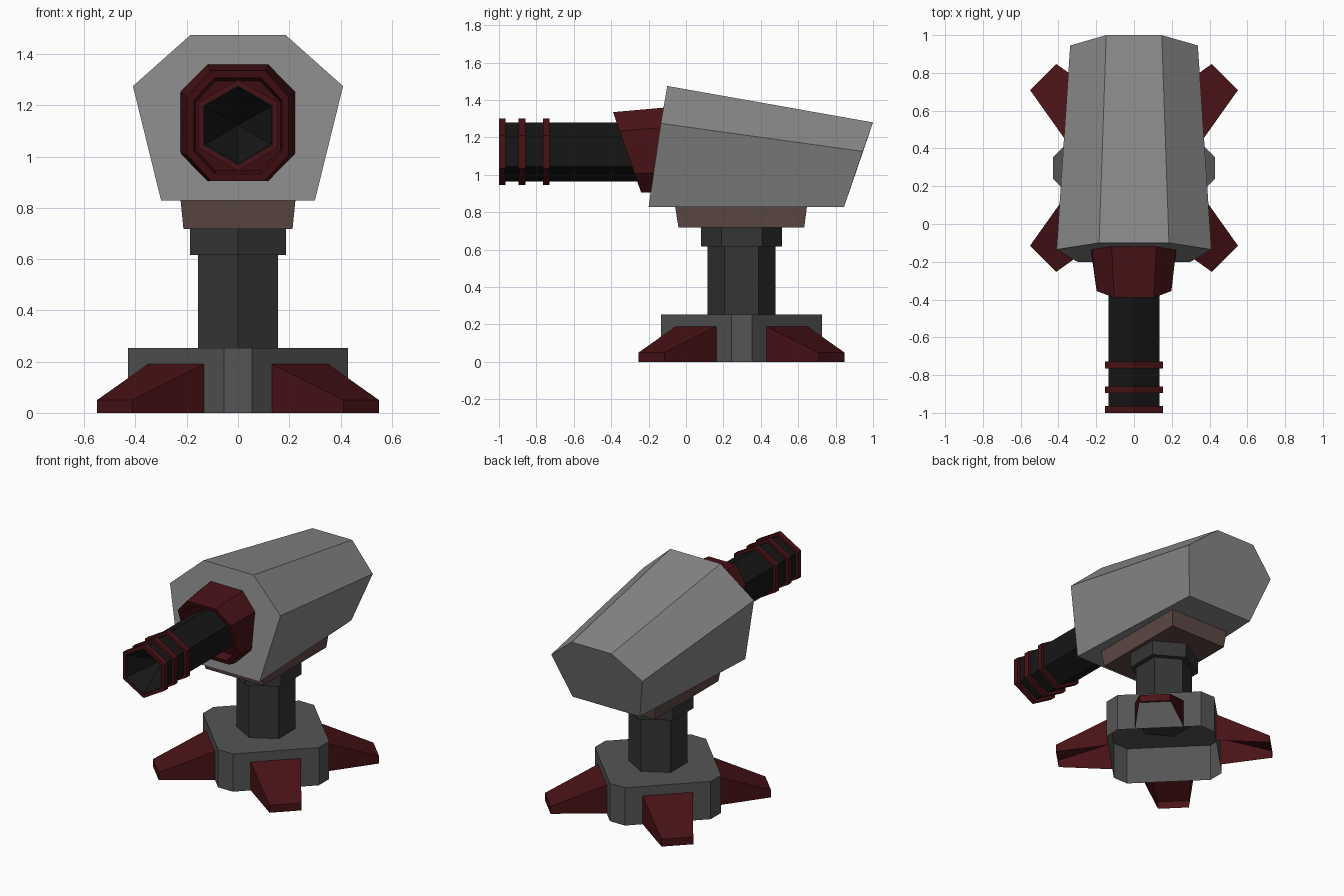
import bpy, bmesh
from math import sin, cos, pi
from mathutils import Vector, Matrix

if "Cube" in bpy.data.objects:
    bpy.data.objects.remove(bpy.data.objects["Cube"])

CY = 0.297   # pedestal centre in y
BZ = 1.1225  # barrel axis height


def material(name, r, g, b):
    m = bpy.data.materials.new(name)
    m.diffuse_color = (r, g, b, 1)
    m.use_nodes = True
    m.node_tree.nodes["Principled BSDF"].inputs["Base Color"].default_value = m.diffuse_color
    return m


RED = material("dark_red", 0.065, 0.006, 0.008)
BLACK = material("black", 0.008, 0.008, 0.008)
BROWN = material("brown", 0.11, 0.065, 0.06)
LIGHT = material("light_grey", 0.25, 0.25, 0.25)
MID = material("mid_grey", 0.09, 0.09, 0.09)
DARK = material("dark_grey", 0.035, 0.035, 0.035)


def loft(name, rings, mat, start=True, end=True, loop=False):
    """Skin matching rings of points, with optional end caps."""
    bm = bmesh.new()
    rows = [[bm.verts.new(p) for p in ring] for ring in rings]
    pairs = list(zip(rows, rows[1:])) + ([(rows[-1], rows[0])] if loop else [])
    n = len(rows[0])
    for a, b in pairs:
        for i in range(n):
            j = (i + 1) % n
            bm.faces.new((a[i], a[j], b[j], b[i]))
    if start and not loop:
        bm.faces.new(rows[0])
    if end and not loop:
        bm.faces.new(rows[-1])
    bmesh.ops.recalc_face_normals(bm, faces=bm.faces)
    me = bpy.data.meshes.new(name)
    bm.to_mesh(me)
    bm.free()
    me.materials.append(mat)
    ob = bpy.data.objects.new(name, me)
    bpy.context.collection.objects.link(ob)
    return ob


def mirrored(half):
    """Close a right-hand half section across x = 0."""
    return half + [(-x, y, z) for x, y, z in reversed(half)]


def hex_z(r, z):
    return [(r * sin(i * pi / 3), CY + r * cos(i * pi / 3), z) for i in range(6)]


def hex_y(r, y):
    return [(r * sin(i * pi / 3), y, BZ + r * cos(i * pi / 3)) for i in range(6)]


def rect(hx, y0, y1, z):
    return [(-hx, y0, z), (hx, y0, z), (hx, y1, z), (-hx, y1, z)]


def octagon(hx, hz, cz, yfunc):
    """Octagonal section lying on a slanted plane y = yfunc(z)."""
    k = 0.53
    pts = [(k, 1), (1, k), (1, -k), (k, -1), (-k, -1), (-1, -k), (-1, k), (-k, 1)]
    return [(hx * a, yfunc(cz + hz * b), cz + hz * b) for a, b in pts]


# Base: truncated diamond, open underneath
def base_ring(z):
    a, b = 0.43, 0.055
    pts = [(a, -b), (a, b), (b, a), (-b, a), (-a, b), (-a, -b), (-b, -a), (b, -a)]
    return [(x, CY + y, z) for x, y in pts]


loft("base", [base_ring(0), base_ring(0.253)], MID, start=False)

# Four hollow wedge feet on the diagonals
for k in range(4):
    rot = Matrix.Translation((0, CY, 0)) @ Matrix.Rotation(pi / 4 + k * pi / 2, 4, 'Z')
    foot = [[(d, -w, 0), (d, -w, h), (d, w, h), (d, w, 0)]
            for d, w, h in ((0.343, 0.155, 0.19), (0.68, 0.098, 0.05))]
    ob = loft(f"foot_{k + 1}", [[rot @ Vector(p) for p in r] for r in foot], RED, start=False)
    # remove the underside so the foot stays an open shell
    bm = bmesh.new()
    bm.from_mesh(ob.data)
    under = [f for f in bm.faces if all(v.co.z < 1e-4 for v in f.verts)]
    bmesh.ops.delete(bm, geom=under, context='FACES')
    bm.to_mesh(ob.data)
    bm.free()

# Column, its collar and the swivel plate
loft("column", [hex_z(0.181, 0.23), hex_z(0.181, 0.63)], DARK)
loft("column_collar", [hex_z(0.217, 0.617), hex_z(0.217, 0.725)], DARK)
loft("swivel_plate", [rect(0.213, -0.04, 0.632, 0.718),
                      rect(0.225, -0.06, 0.648, 0.84)], BROWN)

# Head housing: six-sided, tapering to the back
front = mirrored([(0.30, -0.20, 0.828), (0.41, -0.135, 1.275), (0.185, -0.10, 1.475)])
back = mirrored([(0.25, 0.845, 0.828), (0.338, 0.945, 1.125), (0.147, 1.0, 1.28)])
loft("head", [front, back], LIGHT)


# Barrel shroud with a recessed mouth
def on_head(z):
    return -0.19 + (z - 0.828) * 0.155


def mouth(z):
    return -0.24 - (z - 0.905) * 0.349


loft("barrel_shroud", [octagon(0.225, 0.228, 1.132, on_head),
                       octagon(0.198, 0.215, 1.12, mouth),
                       octagon(0.172, 0.187, 1.12, mouth),
                       octagon(0.165, 0.175, 1.12, lambda z: mouth(z) + 0.07)], RED)

# Barrel with a conical bore, and three bands
loft("barrel", [hex_y(0.157, -0.15), hex_y(0.157, -1.0), hex_y(0.15, -1.0),
                hex_y(0.005, -0.8)], BLACK)
for i, y in enumerate((-1.0, -0.895, -0.765)):
    loft(f"barrel_band_{i + 1}", [hex_y(0.178, y), hex_y(0.178, y + 0.036),
                                  hex_y(0.156, y + 0.036), hex_y(0.156, y)], RED, loop=True)
